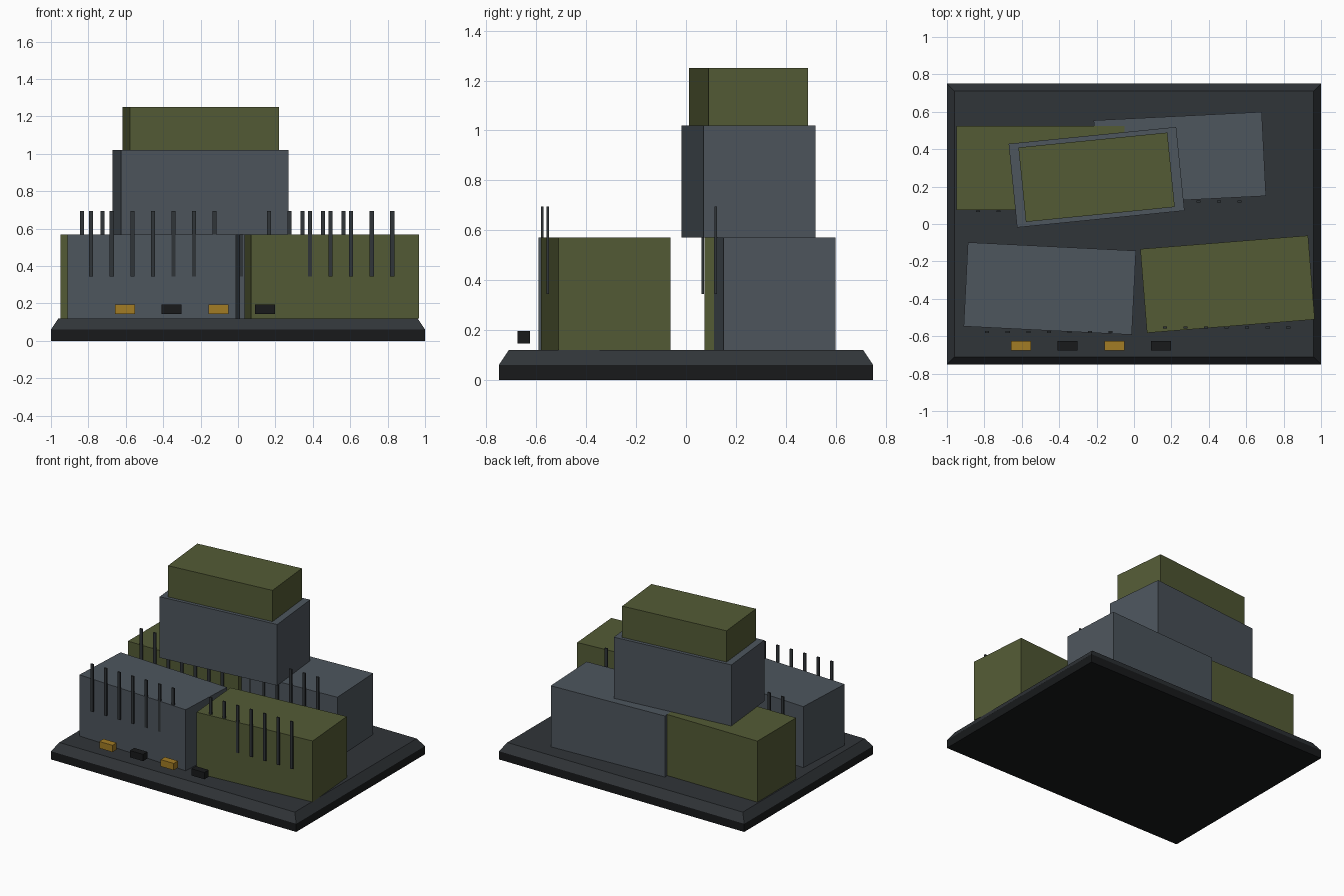
import bpy, bmesh
from mathutils import Matrix

if "Cube" in bpy.data.objects:
    bpy.data.objects.remove(bpy.data.objects["Cube"])


def material(name, rgb):
    m = bpy.data.materials.new(name)
    m.diffuse_color = (*rgb, 1)
    m.use_nodes = True
    m.node_tree.nodes["Principled BSDF"].inputs["Base Color"].default_value = m.diffuse_color
    return m


GREY = material("slate", (0.075, 0.092, 0.110))
OLIVE = material("olive", (0.088, 0.105, 0.036))
DARK = material("charcoal", (0.030, 0.035, 0.040))
BLACK = material("black", (0.009, 0.010, 0.011))
AMBER = material("amber", (0.36, 0.20, 0.018))


def box(name, x, y, z0, z1, w, d, mat, rot=0.0, inset=0.0):
    """Upright block between z0 and z1; inset tapers the top face."""
    bm = bmesh.new()
    bmesh.ops.create_cube(bm, size=1)
    for v in bm.verts:
        cut = inset if v.co.z > 0 else 0
        v.co.x *= w - 2 * cut
        v.co.y *= d - 2 * cut
        v.co.z *= z1 - z0
    mesh = bpy.data.meshes.new(name)
    bm.to_mesh(mesh)
    bm.free()
    mesh.materials.append(mat)
    ob = bpy.data.objects.new(name, mesh)
    ob.matrix_world = (Matrix.Translation((x, y, (z0 + z1) / 2))
                       @ Matrix.Rotation(rot, 4, 'Z'))
    bpy.context.collection.objects.link(ob)
    return ob


# Base slab with a bevelled deck
box("base_slab", 0, 0, 0, 0.06, 2, 1.5, BLACK)
box("base_deck", 0, 0, 0.06, 0.12, 2, 1.5, DARK, inset=0.04)

# Lower containers, each with a row of seven upright ribs on its front
lower = [
    ("front_left", -0.45, -0.345, GREY, -0.05),
    ("front_right", 0.50, -0.322, OLIVE, 0.08),
    ("back_left", -0.50, 0.30, OLIVE, 0.0),
    ("back_right", 0.245, 0.352, GREY, 0.05),
]
for name, x, y, mat, rot in lower:
    box(f"{name}_container", x, y, 0.12, 0.57, 0.9, 0.45, mat, rot)
    for i in range(7):
        box(f"{name}_rib_{i + 1}", round(x, 2) - 0.005 + (i - 3) * 0.11, y - 0.232,
            0.345, 0.695, 0.022, 0.01, DARK)

# Upper container and the smaller crate on top
box("upper_container", -0.2, 0.25, 0.57, 1.02, 0.9, 0.45, GREY, 0.1)
box("top_crate", -0.2, 0.25, 1.02, 1.25, 0.8, 0.4, OLIVE, 0.1)

# Row of warning blocks along the front, alternating amber and black
for i in range(4):
    box(f"warning_block_{i + 1}", -0.605 + 0.25 * i, -0.65, 0.145, 0.195,
        0.107, 0.05, BLACK if i % 2 else AMBER)
